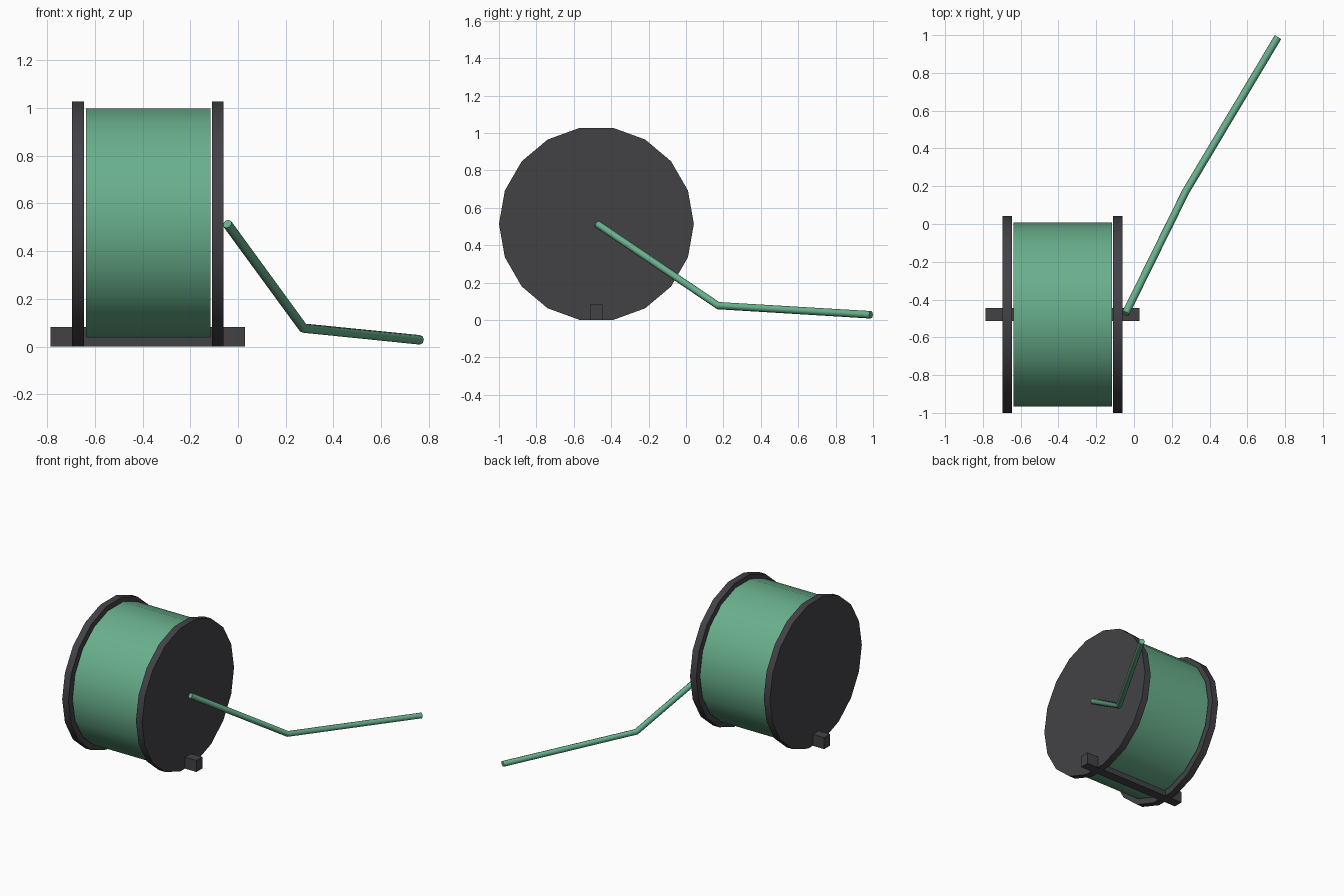
import bpy
from math import pi, radians

if "Cube" in bpy.data.objects:
    bpy.data.objects.remove(bpy.data.objects["Cube"])

AXIS_Y, AXIS_Z = -0.479, 0.514


def material(name, color):
    m = bpy.data.materials.new(name)
    m.diffuse_color = color
    m.use_nodes = True
    m.node_tree.nodes["Principled BSDF"].inputs["Base Color"].default_value = m.diffuse_color
    return m


green = material("green_cable", (0.14, 0.43, 0.26, 1))
dark = material("dark_plastic", (0.055, 0.053, 0.06, 1))


def disc(name, x0, x1, radius, z, mat):
    """18-sided cylinder lying along x, from x0 to x1."""
    bpy.ops.mesh.primitive_cylinder_add(
        vertices=18, radius=radius, depth=x1 - x0,
        location=((x0 + x1) / 2, AXIS_Y, z), rotation=(0, pi / 2, 0))
    ob = bpy.context.object
    ob.name = name
    ob.data.materials.append(mat)
    bpy.ops.object.shade_smooth_by_angle(angle=radians(30))
    return ob


# Two end flanges and the wound drum, with a small gap between them
disc("left_flange", -0.695, -0.646, 0.521, AXIS_Z, dark)
disc("right_flange", -0.11, -0.061, 0.521, AXIS_Z, dark)
disc("cable_drum", -0.638, -0.116, 0.487, 0.518, green)

# Foot bar under the reel
bpy.ops.mesh.primitive_cube_add(size=1, location=(-0.378, AXIS_Y, 0.041))
bar = bpy.context.object
bar.name = "foot_bar"
bar.scale = (0.814, 0.067, 0.082)
bar.data.materials.append(dark)

# Loose cable end, running from the hub down to the ground
curve = bpy.data.curves.new("loose_cable", "CURVE")
curve.dimensions = "3D"
curve.bevel_depth = 0.02
curve.bevel_resolution = 2
curve.use_fill_caps = True
path = [(-0.045, -0.475, 0.514), (0.274, 0.172, 0.077), (0.762, 0.989, 0.028)]
spline = curve.splines.new("POLY")
spline.points.add(len(path) - 1)
for p, co in zip(spline.points, path):
    p.co = (*co, 1)
cable = bpy.data.objects.new("loose_cable", curve)
bpy.context.collection.objects.link(cable)
bpy.ops.object.select_all(action="DESELECT")
cable.select_set(True)
bpy.context.view_layer.objects.active = cable
bpy.ops.object.convert(target="MESH")
cable = bpy.context.object
cable.name = "loose_cable"
cable.data.materials.clear()
cable.data.materials.append(green)
bpy.ops.object.shade_smooth_by_angle(angle=radians(50))
